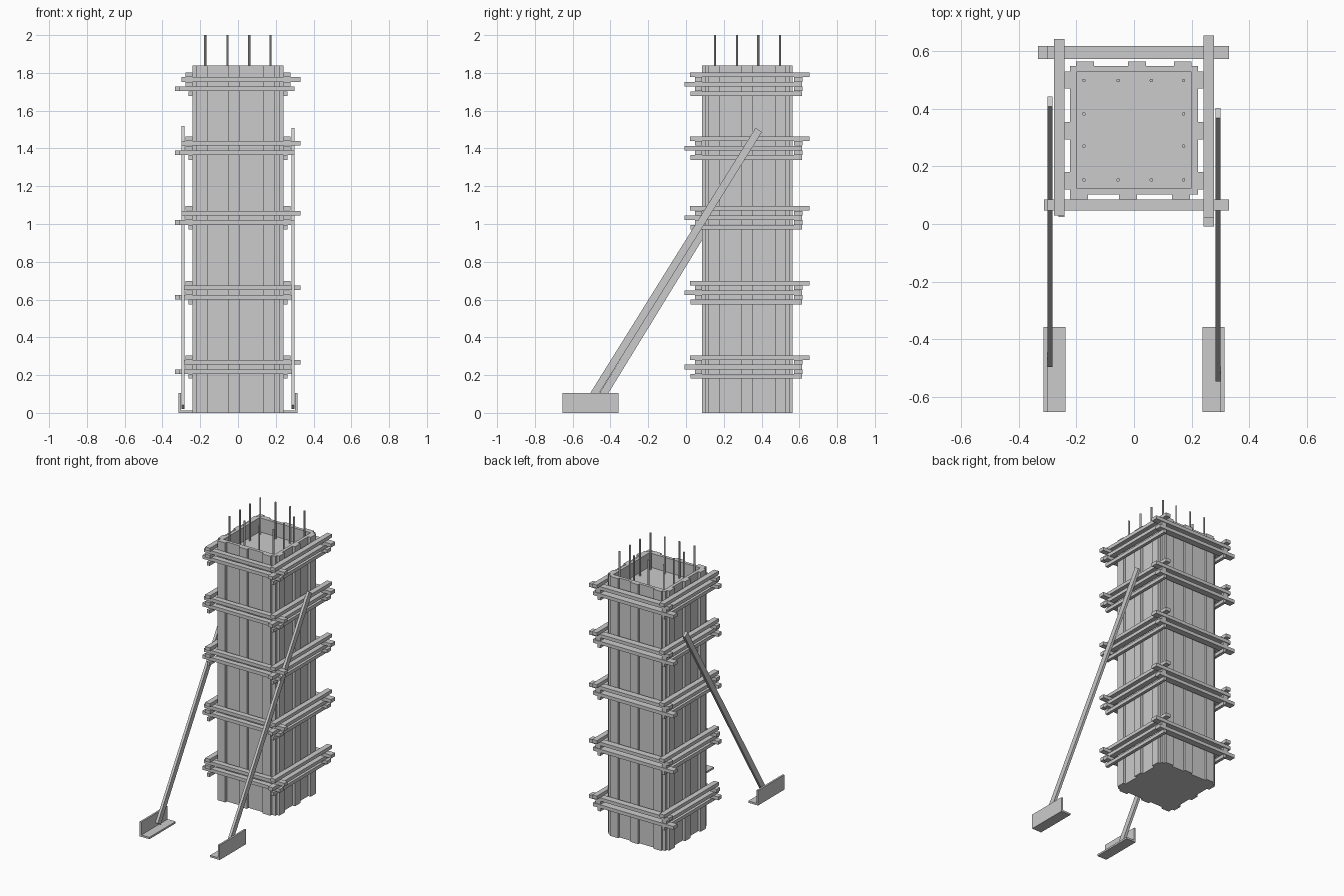
import bpy, math
from mathutils import Vector

if "Cube" in bpy.data.objects:
    bpy.data.objects.remove(bpy.data.objects["Cube"])


def box(name, x0, x1, y0, y1, z0, z1):
    bpy.ops.mesh.primitive_cube_add(size=1, location=((x0 + x1) / 2, (y0 + y1) / 2, (z0 + z1) / 2))
    ob = bpy.context.object
    ob.name = name
    ob.scale = (abs(x1 - x0), abs(y1 - y0), abs(z1 - z0))
    bpy.ops.object.transform_apply(location=False, rotation=False, scale=True)
    return ob


H = 1.84              # panel height
IX, OX = 0.20, 0.222  # inner and outer face of the side sheets
YF, YB = 0.125, 0.527 # inner faces of front and back sheets
T = 0.022             # sheet thickness

# concrete core, poured to just below the rim
box("concrete_core", -IX, IX, YF, YB, 0, 1.74)

# plywood sheets
box("front_sheet", -OX, OX, YF - T, YF, 0, H)
box("back_sheet", -OX, OX, YB, YB + T, 0, H)
for s, side in ((-1, "left"), (1, "right")):
    box(side + "_sheet", s * IX, s * OX, YF, YB, 0, H)

# vertical battens on the outside of the sheets
for x in (-0.191, -0.021, 0.163):
    box("front_batten", x - 0.031, x + 0.031, 0.085, YF - T, 0, H)
for x in (-0.17, 0.011, 0.169):
    box("back_batten", x - 0.031, x + 0.031, YB + T, 0.564, 0, H)
for s, side in ((-1, "left"), (1, "right")):
    for y in (0.15, 0.324, 0.50):
        box(side + "_batten", s * OX, s * 0.241, y - 0.03, y + 0.03, 0, H)

# clamps: stacked, crossing bars around the column
h = 0.012
for z in (1.79, 1.452, 1.083, 0.687, 0.293):
    # side bars on levels 1, 3 and 5
    for s, side in ((-1, "left"), (1, "right")):
        top_end = (0.02, 0.655) if s > 0 else (0.03, 0.642)
        mid_end = (-0.008, 0.615) if s > 0 else (0.03, 0.615)
        for lvl, (y0, y1), xo in ((0, top_end, 0.278), (2, mid_end, 0.278), (4, (0.025, 0.615), 0.262)):
            c = z - 0.025 * lvl
            box(side + "_clamp_bar", s * 0.241, s * xo, y0, y1, c - h, c + h)
    # front and back bars on levels 2 and 4
    for lvl, fx0, bx0, x1 in ((1, -0.30, -0.30, 0.33), (3, -0.313, -0.333, 0.298)):
        c = z - 0.025 * lvl
        box("front_clamp_bar", fx0, x1, 0.047, 0.085, c - h, c + h)
        box("back_clamp_bar", bx0, x1, 0.572, 0.618, c - h, c + h)

# reinforcing bars around the perimeter
xs = (-0.174, -0.055, 0.06, 0.172)
ys = (0.153, 0.27, 0.382, 0.498)
for i, x in enumerate(xs):
    for j, y in enumerate(ys):
        if i in (0, 3) or j in (0, 3):
            bpy.ops.mesh.primitive_cylinder_add(vertices=12, radius=0.006, depth=1.95, location=(x, y, 1.025))
            bpy.context.object.name = "reinforcing_bar"
            bpy.ops.object.shade_smooth_by_angle()

# raking braces and their angle-iron feet
for s, side, a, b in ((-1, "left", (-0.48, 0.03), (0.425, 1.508)),
                      (1, "right", (-0.53, 0.03), (0.385, 1.498))):
    p, q = Vector((s * 0.291, *a)), Vector((s * 0.291, *b))
    d = q - p
    brace = box(side + "_brace", -0.009, 0.009, -0.02, 0.02, -d.length / 2, d.length / 2)
    brace.location = (p + q) / 2
    brace.rotation_euler = (-math.atan2(d.y, d.z), 0, 0)
    box(side + "_foot_upright", s * 0.301, s * 0.314, -0.653, -0.358, 0, 0.105)
    box(side + "_foot_flange", s * 0.238, s * 0.301, -0.653, -0.358, 0, 0.013)
